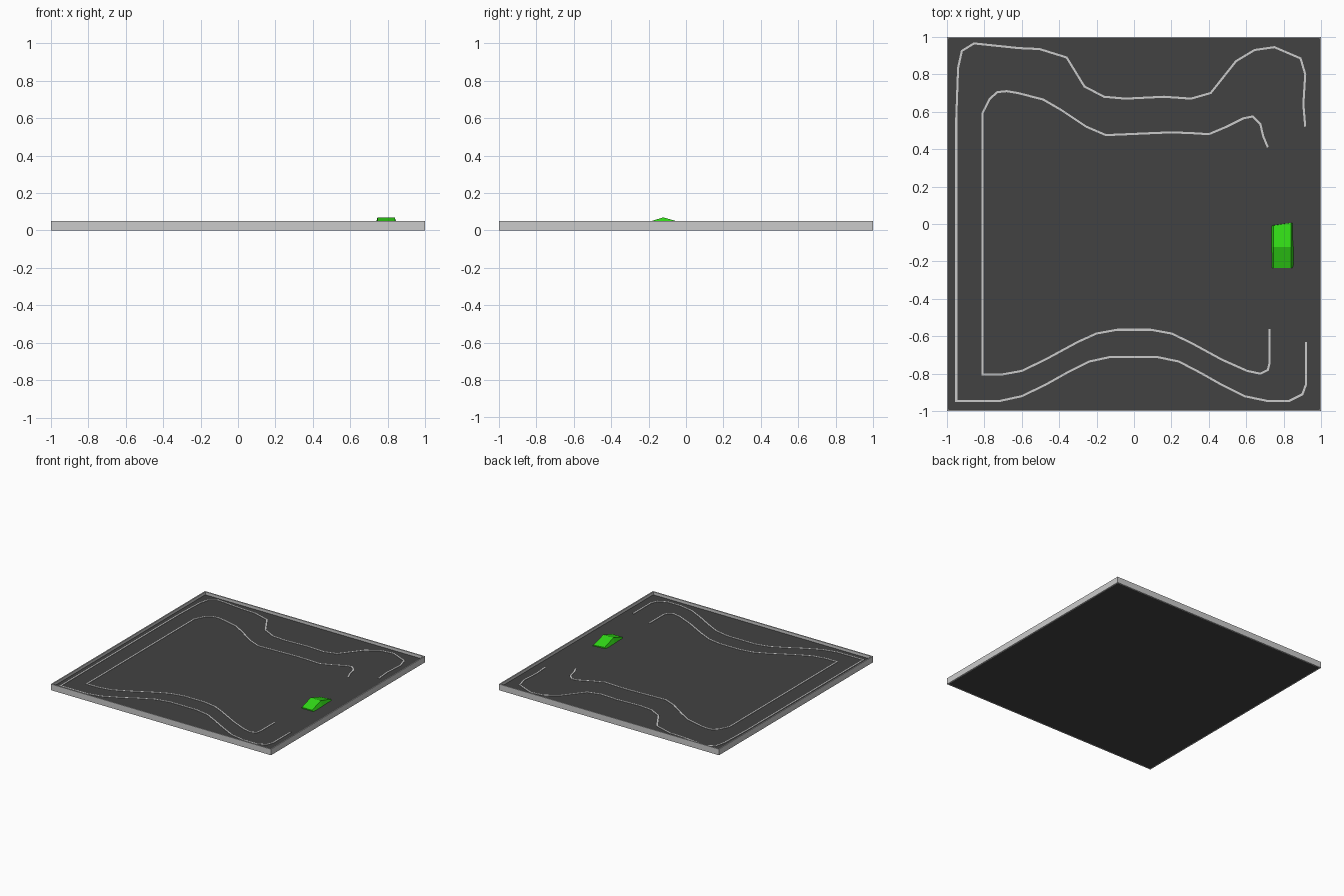
import bpy
from mathutils import Vector

if "Cube" in bpy.data.objects:
    bpy.data.objects.remove(bpy.data.objects["Cube"])

FLOOR = 0.026


def material(name, rgb):
    mat = bpy.data.materials.new(name)
    mat.diffuse_color = (*rgb, 1)
    mat.use_nodes = True
    mat.node_tree.nodes["Principled BSDF"].inputs["Base Color"].default_value = mat.diffuse_color
    return mat


def mesh_object(name, verts, faces, mat=None):
    mesh = bpy.data.meshes.new(name)
    mesh.from_pydata(verts, [], faces)
    mesh.update()
    obj = bpy.data.objects.new(name, mesh)
    bpy.context.collection.objects.link(obj)
    if mat:
        mesh.materials.append(mat)
    return obj


def square(half, z):
    return [(-half, -half, z), (half, -half, z), (half, half, z), (-half, half, z)]


def strip(name, points, width, z0, z1):
    """Thin raised line with mitred corners following a flat path."""
    pts = [Vector(p) for p in points]
    verts, faces = [], []
    for i, p in enumerate(pts):
        a = (p - pts[i - 1]).normalized() if i else (pts[1] - p).normalized()
        b = (pts[i + 1] - p).normalized() if i < len(pts) - 1 else a
        na, nb = Vector((-a.y, a.x)), Vector((-b.y, b.x))
        side = (na + nb) * (width / 2) / (1 + na.dot(nb))
        l, r = p + side, p - side
        verts += [(l.x, l.y, z0), (l.x, l.y, z1), (r.x, r.y, z1), (r.x, r.y, z0)]
    for i in range(len(pts) - 1):
        k = i * 4
        for j in range(4):
            n = (j + 1) % 4
            faces.append((k + j, k + n, k + 4 + n, k + 4 + j))
    e = len(verts) - 4
    faces += [(3, 2, 1, 0), (e, e + 1, e + 2, e + 3)]
    return mesh_object(name, verts, faces)


asphalt = material("asphalt", (0.055, 0.055, 0.055))
green = material("ramp_green", (0.03, 0.68, 0.008))

# Dark floor slab, filling the tray down to the ground
slab_faces = [(3, 2, 1, 0), (4, 5, 6, 7)]
slab_faces += [(i, (i + 1) % 4, (i + 1) % 4 + 4, i + 4) for i in range(4)]
mesh_object("floor", square(0.991, 0) + square(0.991, FLOOR), slab_faces, asphalt)

# Thin grey wall around the floor
rings = square(1, 0) + square(1, 0.05) + square(0.99, 0.05) + square(0.99, 0)
wall_faces = []
for ring in range(4):
    a, b = ring * 4, (ring + 1) % 4 * 4
    wall_faces += [(a + i, a + (i + 1) % 4, b + (i + 1) % 4, b + i) for i in range(4)]
mesh_object("border_wall", rings, wall_faces)

# Track edge lines, open on the right where the ramp stands
outer = [(.915, .52), (.905, .64), (.915, .8), (.89, .885), (.75, .945), (.645, .93),
         (.545, .87), (.41, .7), (.305, .67), (.16, .68), (-.045, .67), (-.16, .68),
         (-.265, .735), (-.36, .89), (-.505, .935), (-.615, .94), (-.855, .965),
         (-.92, .925), (-.94, .835), (-.95, .56), (-.95, -.945), (-.715, -.945),
         (-.6, -.92), (-.475, -.86), (-.35, -.79), (-.24, -.735), (-.125, -.71),
         (.12, -.71), (.24, -.735), (.355, -.795), (.47, -.86), (.59, -.92),
         (.71, -.945), (.83, -.945), (.9, -.91), (.92, -.855), (.92, -.63)]
inner = [(.715, .41), (.69, .47), (.675, .535), (.635, .575), (.585, .565), (.495, .52),
         (.4, .48), (.32, .485), (.2, .49), (-.15, .475), (-.255, .52), (-.39, .61),
         (-.485, .665), (-.62, .7), (-.68, .71), (-.73, .705), (-.77, .67), (-.81, .59),
         (-.81, -.805), (-.71, -.805), (-.6, -.785), (-.475, -.725), (-.3, -.63),
         (-.2, -.585), (-.09, -.565), (.09, -.565), (.2, -.585), (.305, -.635),
         (.47, -.725), (.605, -.785), (.675, -.8), (.715, -.78), (.725, -.74),
         (.725, -.56)]
for label, path in (("outer_track_line", outer), ("inner_track_line", inner)):
    strip(label, path, 0.011, FLOOR - 0.004, FLOOR + 0.003)

# Green jump ramp: two slopes meeting at a ridge, with leaning sides
rows = [(-0.235, -0.235, 0.034), (-0.122, -0.122, 0.07), (-0.008, 0.006, 0.034)]
verts = []
for yl, yr, z in rows:
    verts += [(0.732, yl, 0.02), (0.745, yl, z), (0.838, yr, z), (0.853, yr, 0.02)]
faces = []
for k in (0, 4):
    for j in range(4):
        n = (j + 1) % 4
        faces.append((k + n, k + j, k + 4 + j, k + 4 + n))
faces += [(0, 3, 2, 1), (8, 9, 10, 11)]
mesh_object("jump_ramp", verts, faces, green)

# Make every surface face outwards
import bmesh
for obj in bpy.context.collection.objects:
    bm = bmesh.new()
    bm.from_mesh(obj.data)
    bmesh.ops.recalc_face_normals(bm, faces=bm.faces)
    bm.to_mesh(obj.data)
    bm.free()
